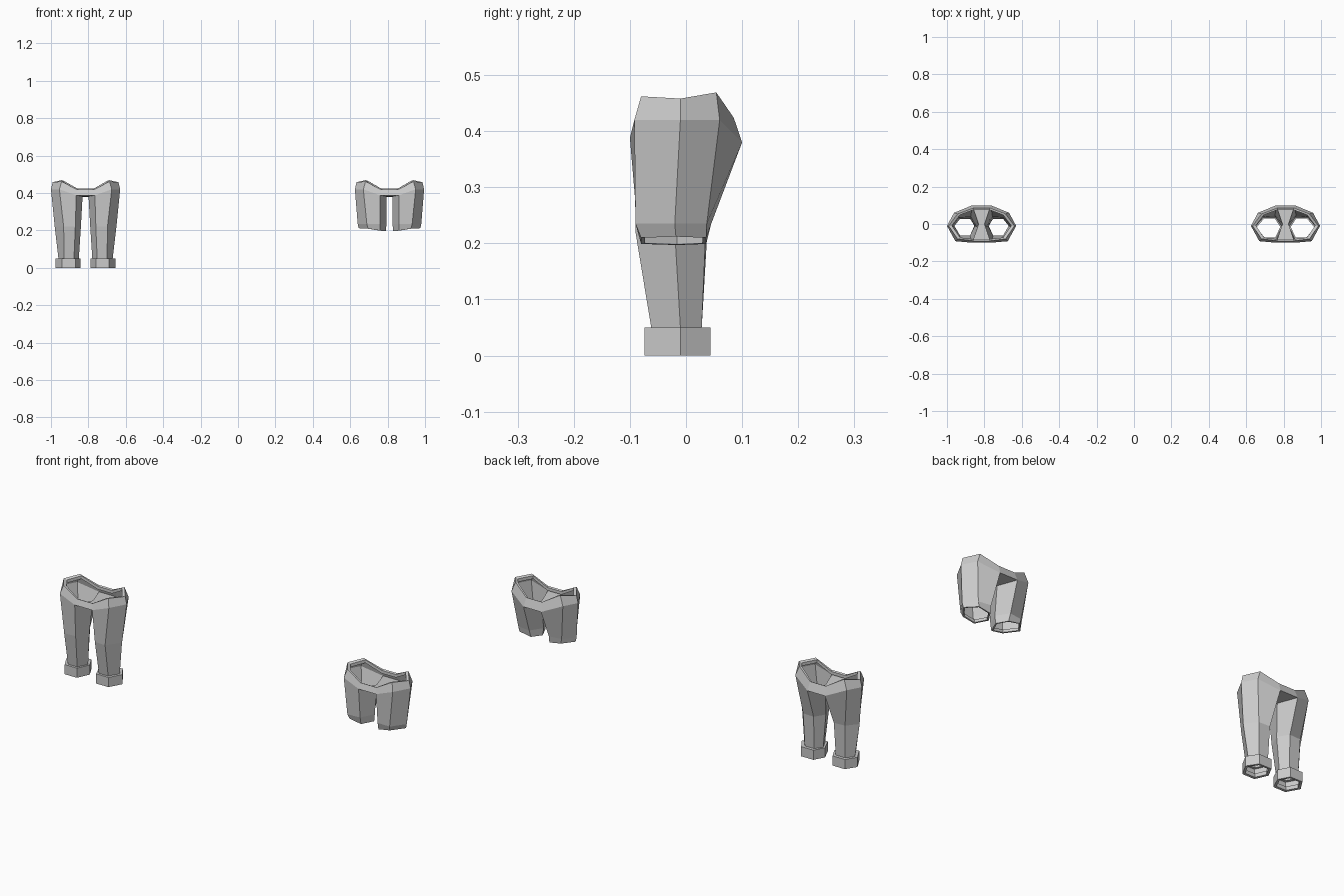
import bpy, bmesh

if "Cube" in bpy.data.objects:
    bpy.data.objects.remove(bpy.data.objects["Cube"])

# Each leg ring has six points, distance outward from the garment centre first:
# outer, front outer, front inner, inner, back inner, back outer
WAIST = [(.176, -.01, .458), (.128, -.08, .462), (.045, -.09, .418),
         None, (.045, .085, .424), (.128, .054, .469)]
HIP = [(.185, -.01, .42), (.14, -.092, .42), (.05, -.1, .388),
       (.016, 0, .382), (.05, .1, .38), (.147, .06, .42)]
KNEE = [(.165, -.02), (.117, -.09), (.055, -.085),
        (.025, -.015), (.058, .038), (.12, .035)]
ANKLE = [(.145, -.01), (.115, -.062), (.062, -.062),
         (.036, -.01), (.062, .028), (.115, .028)]
CUFF = [(.16, -.01), (.125, -.074), (.055, -.074),
        (.026, -.01), (.055, .044), (.125, .044)]
SHORT_HEM = [(.165, -.018, .212), (.115, -.08, .21), (.05, -.08, .199),
             (.02, -.015, .197), (.053, .036, .199), (.118, .036, .21)]


def at(ring, z):
    return [(p[0], p[1], z) for p in ring]


def inset(ring, k, dz, center=None):
    """Shrink a ring towards its middle and shift it in height."""
    pts = [p for p in ring if p]
    cx, cy = center or [sum(p[i] for p in pts) / len(pts) for i in (0, 1)]
    return [p and (cx + (p[0] - cx) * k, cy + (p[1] - cy) * k, p[2] + dz)
            for p in ring]


def garment(name, x0, leg_rings, mesh=None):
    bm = bmesh.new()
    lip = inset(WAIST, .9, -.004, (0, 0))
    lip_in = inset(WAIST, .9, -.02, (0, 0))
    sides = []
    for s in (-1, 1):
        def add(ring):
            return [p and bm.verts.new((x0 + s * p[0], p[1], p[2])) for p in ring]
        tops = [add(r) for r in (lip_in, lip, WAIST)]
        legs = [add(r) for r in [HIP] + leg_rings]
        bands = tops + legs[:1]
        # waist band, open across the middle
        for a, b in zip(bands, bands[1:]):
            for i, j in ((2, 1), (1, 0), (0, 5), (5, 4)):
                bm.faces.new((a[i], a[j], b[j], b[i]))
        # leg tube
        for a, b in zip(legs, legs[1:]):
            for i in range(6):
                j = (i + 1) % 6
                bm.faces.new((a[i], a[j], b[j], b[i]))
        sides.append(bands)
    # centre front, centre back and crotch
    left, right = sides
    for k in range(3):
        for i in (2, 4):
            bm.faces.new((left[k][i], right[k][i], right[k + 1][i], left[k + 1][i]))
    l, r = left[3], right[3]
    for i in (2, 4):
        bm.faces.new((l[i], r[i], r[3], l[3]))
    bmesh.ops.recalc_face_normals(bm, faces=bm.faces)
    mesh = bpy.data.meshes.new(name)
    bm.to_mesh(mesh)
    bm.free()
    obj = bpy.data.objects.new(name, mesh)
    bpy.context.collection.objects.link(obj)
    return obj


# long trousers with turned-up cuffs
cuff_bottom = at(CUFF, 0)
garment("long_trousers", -.815, [
    at(KNEE, .22), at(ANKLE, .05), at(CUFF, .05), cuff_bottom,
    inset(cuff_bottom, .8, .001), inset(cuff_bottom, .8, .02)])

# shorts with a thin folded hem
garment("shorts", .81, [
    at([(.17, -.02), (.121, -.09), (.05, -.087), (.016, -.015),
        (.056, .045), (.124, .037)], .235),
    SHORT_HEM, inset(SHORT_HEM, .88, .001), inset(SHORT_HEM, .88, .015)])
